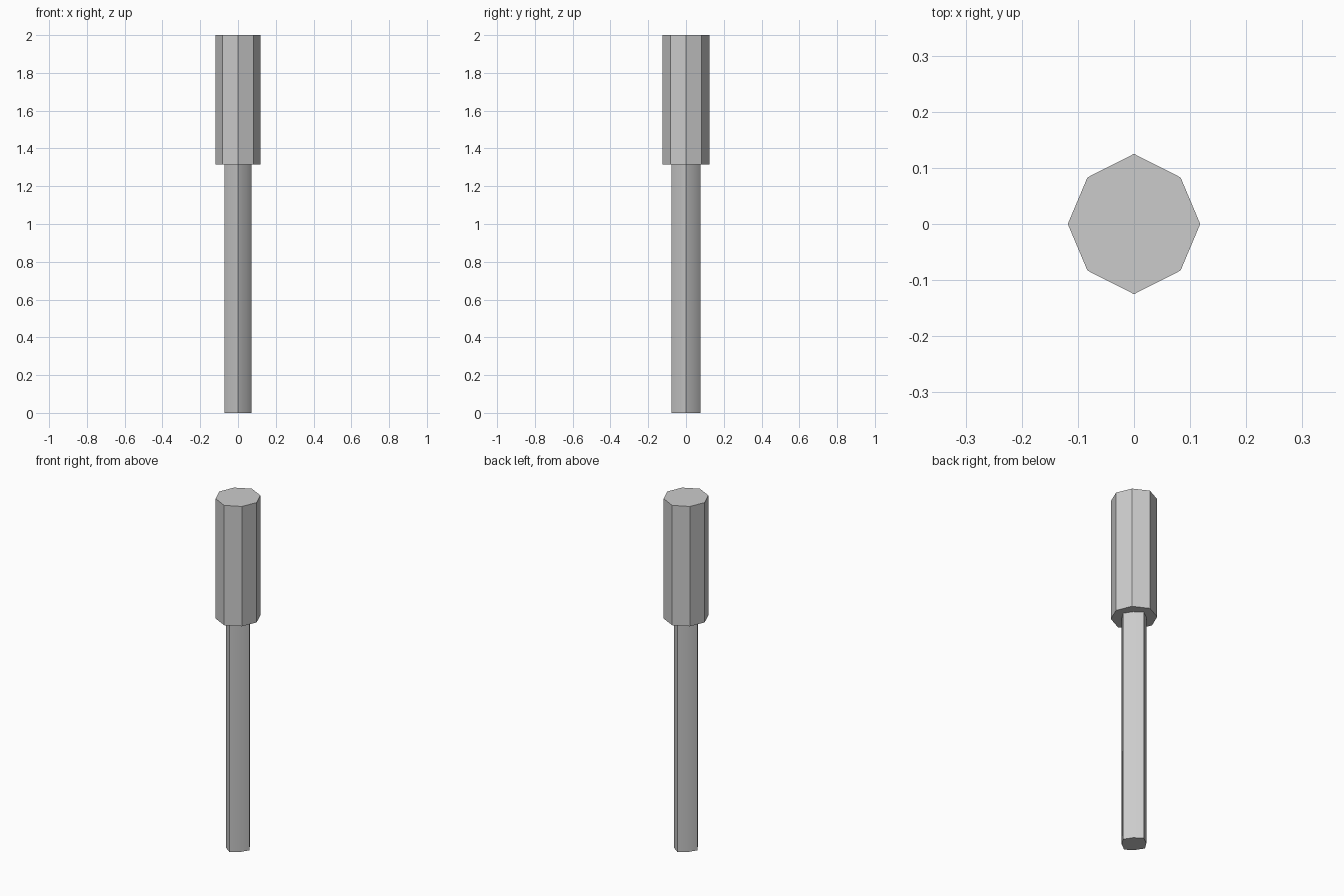
import bpy, bmesh, math

if "Cube" in bpy.data.objects:
    bpy.data.objects.remove(bpy.data.objects["Cube"])


def octagonal_bar(name, rx, ry, d, z0, z1):
    """Eight-sided prism: corners on both axes plus diagonal corners at (+-d, +-d)."""
    ring = [(rx, 0), (d, d), (0, ry), (-d, d), (-rx, 0), (-d, -d), (0, -ry), (d, -d)]
    bm = bmesh.new()
    base = bm.faces.new([bm.verts.new((x, y, z0)) for x, y in ring])
    ext = bmesh.ops.extrude_face_region(bm, geom=[base], use_keep_orig=True)
    top = [g for g in ext["geom"] if isinstance(g, bmesh.types.BMVert)]
    bmesh.ops.translate(bm, verts=top, vec=(0, 0, z1 - z0))
    bmesh.ops.recalc_face_normals(bm, faces=bm.faces[:])
    mesh = bpy.data.meshes.new(name)
    bm.to_mesh(mesh)
    bm.free()
    obj = bpy.data.objects.new(name, mesh)
    bpy.context.collection.objects.link(obj)
    bpy.ops.object.select_all(action='DESELECT')
    obj.select_set(True)
    bpy.context.view_layer.objects.active = obj
    bpy.ops.object.shade_smooth_by_angle(angle=math.radians(30))
    return obj


# Thin lower shaft
octagonal_bar("shaft", 0.072, 0.077, 0.044, 0.0, 1.315)
# Thick upper head
octagonal_bar("head", 0.118, 0.125, 0.083, 1.315, 2.0)
